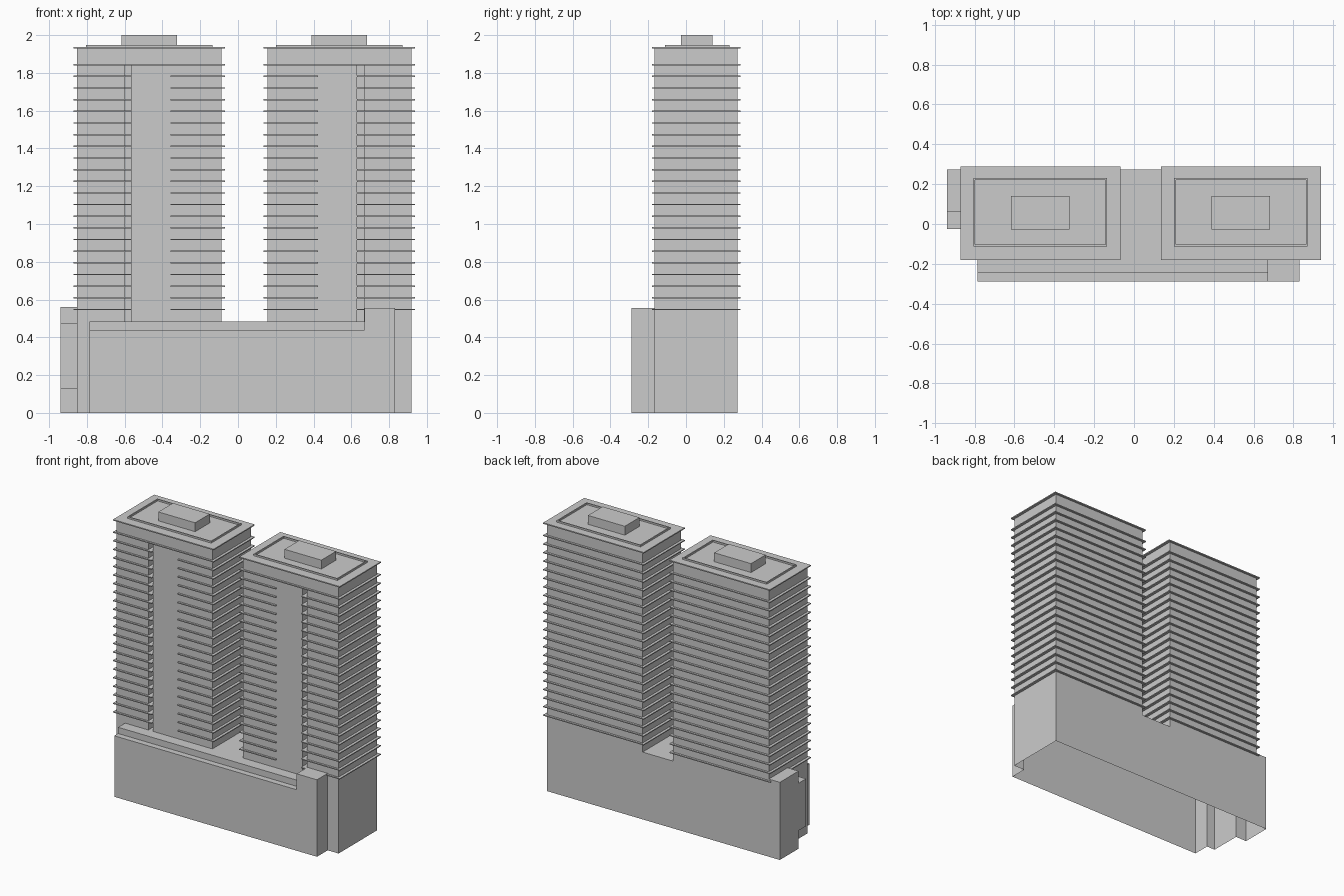
import bpy, bmesh

if "Cube" in bpy.data.objects:
    bpy.data.objects.remove(bpy.data.objects["Cube"])


def prism(name, outlines, caps="tb"):
    """Extrude each (outline, z0, z1); caps picks top (t) / bottom (b) faces."""
    bm = bmesh.new()
    for pts, z0, z1 in outlines:
        area = sum(a[0] * b[1] - b[0] * a[1] for a, b in zip(pts, pts[1:] + pts[:1]))
        if area < 0:
            pts = pts[::-1]
        lo = [bm.verts.new((x, y, z0)) for x, y in pts]
        hi = [bm.verts.new((x, y, z1)) for x, y in pts]
        n = len(pts)
        for i in range(n):
            j = (i + 1) % n
            bm.faces.new((lo[i], lo[j], hi[j], hi[i]))
        if "t" in caps:
            bm.faces.new(hi)
        if "b" in caps:
            bm.faces.new(lo[::-1])
    me = bpy.data.meshes.new(name)
    bm.to_mesh(me)
    bm.free()
    ob = bpy.data.objects.new(name, me)
    bpy.context.collection.objects.link(ob)
    return ob


def rect(x0, x1, y0, y1):
    return [(x0, y0), (x1, y0), (x1, y1), (x0, y1)]


FRONT, BACK = -0.166, 0.273      # tower wall planes
TERRACE, BAND, ROOF = 0.485, 1.843, 1.93

# podium outer walls, open underneath
prism("podium_walls", [([(-0.785, -0.288), (0.832, -0.288), (0.832, FRONT),
                         (0.919, FRONT), (0.919, BACK), (-0.94, BACK), (-0.94, 0.06),
                         (-0.852, 0.06), (-0.852, FRONT), (-0.785, FRONT)],
                        0, 0.44)], caps="")
# front ledge with the raised terrace behind it
prism("front_ledge", [(rect(-0.785, 0.67, -0.288, -0.245), 0.436, 0.44)], caps="t")
prism("terrace", [([(-0.785, -0.245), (0.67, -0.245), (0.67, FRONT), (0.919, FRONT),
                    (0.919, BACK), (-0.852, BACK), (-0.852, FRONT), (-0.785, FRONT)],
                   0.44, TERRACE)], caps="t")
# taller block at the front right corner
prism("corner_block", [(rect(0.67, 0.832, -0.288, FRONT), 0.44, 0.555)], caps="t")
# side annex: tall rear part and a raised lower box in front of it
prism("annex_top", [(rect(-0.94, -0.852, 0.06, BACK), 0.44, 0.56)], caps="t")
prism("annex_box", [(rect(-0.94, -0.852, -0.025, 0.06), 0.13, 0.472)])

# two mirrored towers
for side, cx, s in (("left", -0.47, 1), ("right", 0.537, -1)):
    def at(pts):
        return [(cx + s * x, y) for x, y in pts]

    hw, sw = 0.382, 0.401        # half widths of wall and floor slab
    slot0, slot1, panel1 = -0.129, -0.094, 0.113
    slab_front, slab_back = -0.18, 0.288

    # walls with the narrow vertical slot beside the blank panel
    body = at([(-hw, FRONT), (slot0, FRONT), (slot0, -0.105), (slot1, -0.105),
               (slot1, FRONT), (hw, FRONT), (hw, BACK), (-hw, BACK)])
    prism(side + "_tower_walls", [(body, TERRACE, BAND)], caps="t")
    prism(side + "_tower_crown", [(at(rect(-hw, hw, FRONT, BACK)), BAND, ROOF)])

    # floor slabs, interrupted at the blank panel
    ring = at([(-sw, slab_front), (slot1, slab_front), (slot1, -0.13), (panel1, -0.13),
               (panel1, slab_front), (sw, slab_front), (sw, slab_back), (-sw, slab_back)])
    full = at(rect(-sw, sw, slab_front, slab_back))
    floors = [(ring, 0.544 + i * 0.0617, 0.551 + i * 0.0617) for i in range(21)]
    prism(side + "_floor_slabs", floors)
    prism(side + "_roof_slabs", [(full, 1.84, 1.847), (full, 1.928, 1.936)])

    # roof curb built from four strips
    a, y0, y1, t = 0.335, -0.112, 0.23, 0.008
    strips = [rect(-a, a, y0, y0 + t), rect(-a, a, y1 - t, y1),
              rect(-a, -a + t, y0 + t, y1 - t), rect(a - t, a, y0 + t, y1 - t)]
    prism(side + "_roof_curb", [(at(r), 1.936, 1.948) for r in strips])
    # rooftop plant room
    prism(side + "_plant_room", [(at(rect(-0.147, 0.147, -0.027, 0.14)), 1.936, 2.0)])
